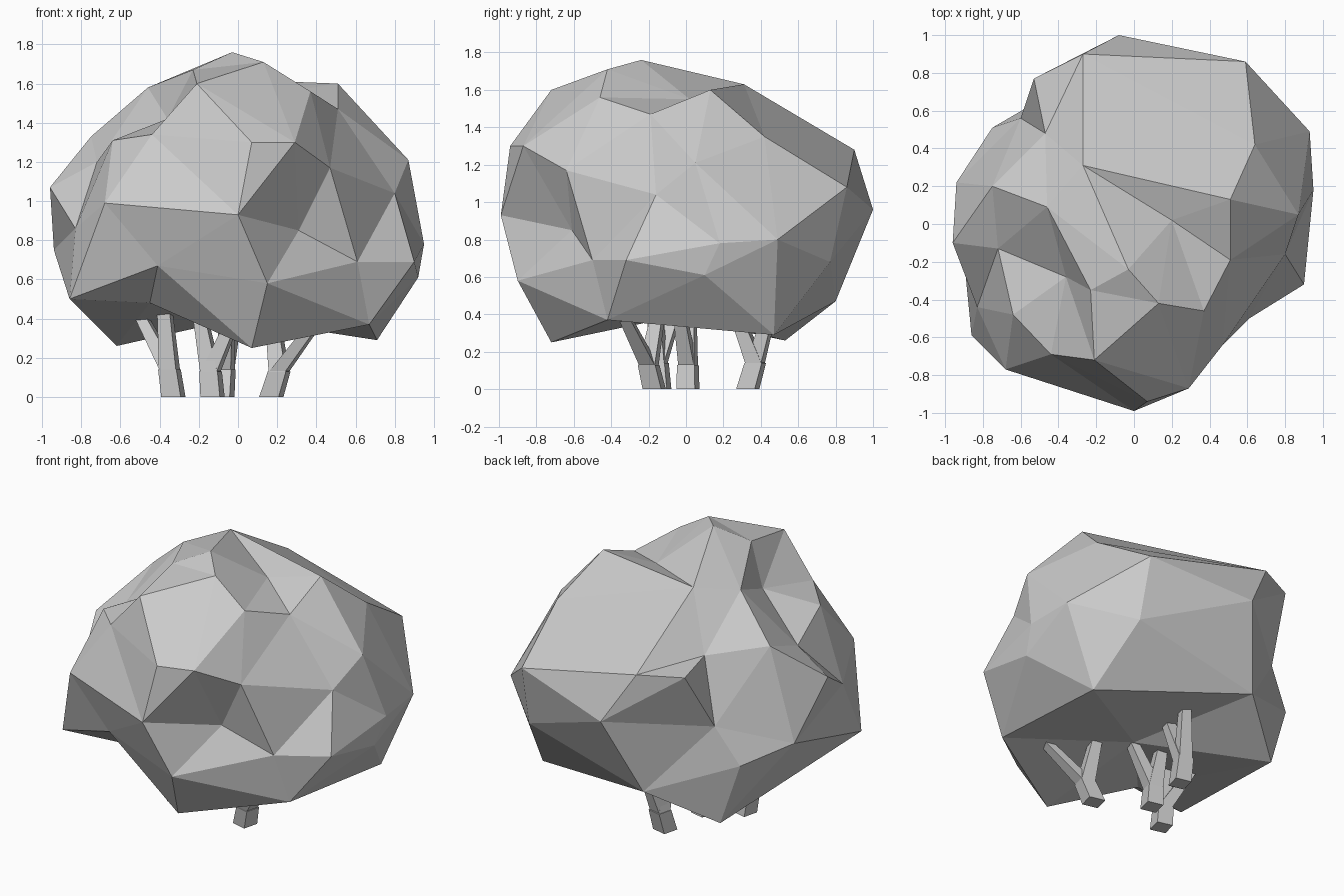
import bpy, bmesh
from mathutils import Vector

grey = bpy.data.materials.new("plain grey")
grey.diffuse_color = (0.6, 0.6, 0.6, 1)


def finish(bm, name):
    bmesh.ops.recalc_face_normals(bm, faces=bm.faces)
    me = bpy.data.meshes.new(name)
    bm.to_mesh(me)
    bm.free()
    me.materials.append(grey)
    ob = bpy.data.objects.new(name, me)
    bpy.context.collection.objects.link(ob)


# Canopy: lumpy corner points, wrapped as a ball and pushed out to their places
corners = [
    # crown
    (-.03, -.24, 1.76), (.13, -.42, 1.71), (-.23, -.35, 1.67), (.51, .13, 1.6),
    (-.27, .31, 1.63), (-.46, .09, 1.58), (.37, -.46, 1.56), (.51, -.19, 1.47),
    (.2, .02, 1.55), (-.21, -.72, 1.6), (-.44, -.69, 1.34),
    (-.64, -.48, 1.31), (-.36, -.28, 1.42), (.64, .42, 1.35),
    # left side
    (-.96, -.1, 1.07), (-.94, .22, .75), (-.86, -.59, .5), (-.83, -.44, .86),
    (-.72, -.13, 1.2), (-.68, -.77, .99), (-.75, .2, 1.33),
    # front
    (0, -.99, .93), (.07, -.94, 1.3), (.29, -.87, 1.3), (.47, -.64, 1.17),
    (.31, -.61, .85), (-.41, -.75, .67), (.15, -.9, .58),
    # right side
    (.61, -.5, .69), (.9, -.32, .69), (.87, .05, 1.21), (.8, -.16, 1.04),
    (.95, .18, .78), (.93, .49, .8), (.92, .1, .61),
    # back
    (.59, .86, 1.08), (-.27, .9, 1.28), (-.08, 1, .96), (-.53, .77, 1.28),
    (-.47, .48, 1.3), (-.6, .56, .9), (-.75, .51, .66), (.6, .77, .68),
    # underside
    (.07, -.72, .25), (.71, .47, .29), (-.62, .53, .26),
    (.67, -.42, .37), (0, 0, .4), (-.25, .8, .47), (-.45, -.5, .48),
]
centre = Vector((0, 0, .8))
bm = bmesh.new()
target = {}
for c in corners:
    v = bm.verts.new((Vector(c) - centre).normalized())
    target[v] = Vector(c)
bmesh.ops.convex_hull(bm, input=list(bm.verts))
for v in bm.verts:
    v.co = target[v]
finish(bm, "canopy")


def tube(bm, path, radii):
    """Four-sided tapering branch along a path."""
    rings = []
    for p, r in zip(path, radii):
        rings.append([bm.verts.new((p[0] + a * r, p[1] + b * r, p[2]))
                      for a, b in ((-1, -.6), (.6, -1), (1, .6), (-.6, 1))])
    for low, high in zip(rings, rings[1:]):
        for i in range(4):
            j = (i + 1) % 4
            bm.faces.new((low[i], low[j], high[j], high[i]))
    bm.faces.new(rings[0][::-1])
    bm.faces.new(rings[-1])


# Stems: base, fork point, two branch tips
stems = {
    "left_stem": ((-.33, -.14, 0), (-.35, -.15, .14), (-.38, -.17, .52), (-.52, -.04, .46)),
    "middle_stem": ((-.13, .01, 0), (-.14, .01, .13), (-.2, .02, .45), (.0, -.04, .45)),
    "right_stem": ((.17, -.17, 0), (.21, -.2, .13), (.17, -.14, .45), (.45, -.36, .45)),
    "back_stem": ((-.08, .33, 0), (-.07, .37, .14), (-.05, .25, .45), (-.01, .46, .45)),
}
for name, (base, fork, tip_a, tip_b) in stems.items():
    bm = bmesh.new()
    tube(bm, (base, fork), (.062, .058))
    tube(bm, (fork, tip_a), (.054, .036))
    tube(bm, (fork, tip_b), (.052, .034))
    finish(bm, name)
